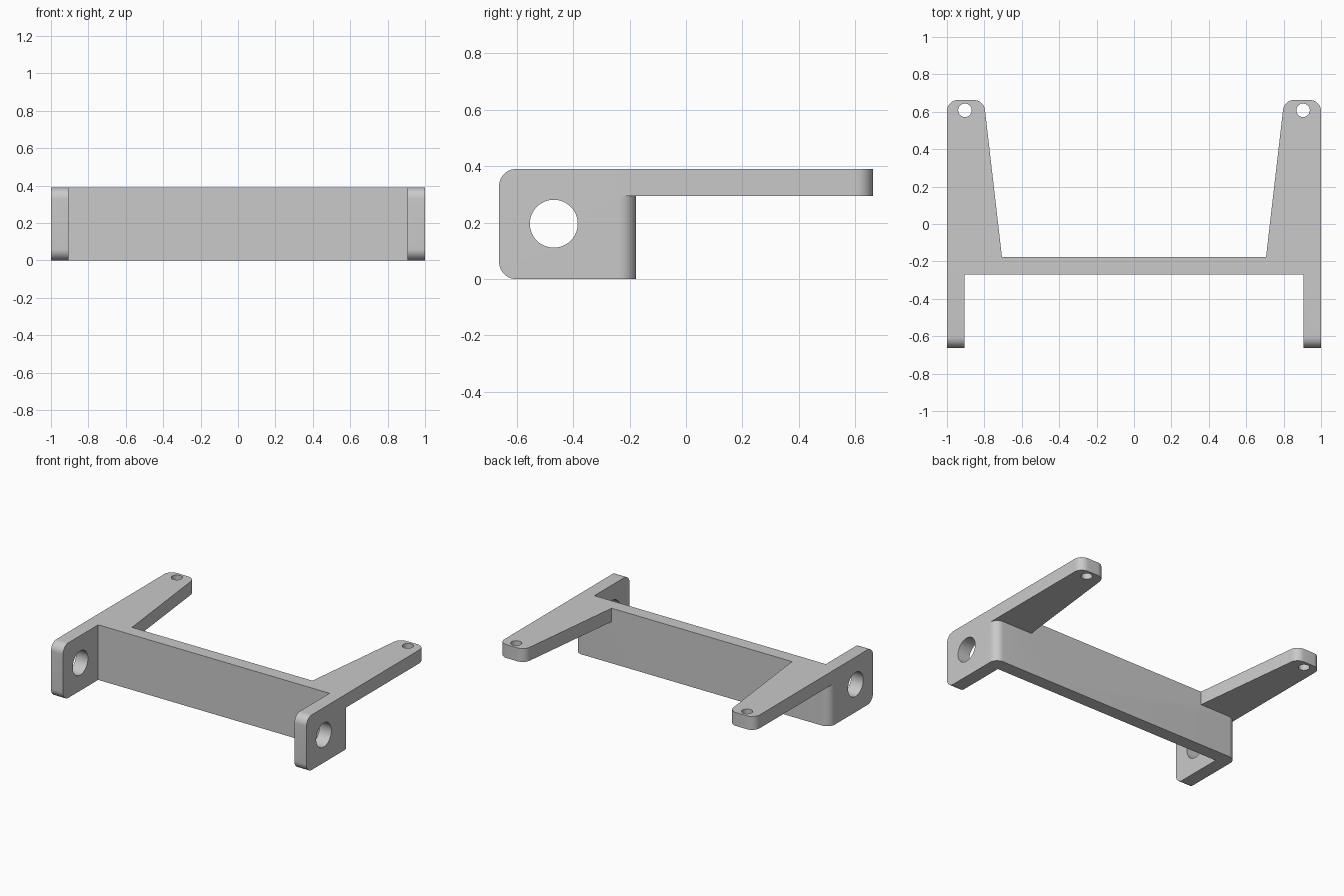
import bpy, bmesh, math
from mathutils import Vector

if "Cube" in bpy.data.objects:
    bpy.data.objects.remove(bpy.data.objects["Cube"], do_unlink=True)

HALF_LEN, HEIGHT = 0.663, 0.39
WALL_FRONT, WALL_BACK = -0.27, -0.177
EAR_INNER, ARM_BOTTOM, RADIUS = 0.906, 0.295, 0.06

grey = bpy.data.materials.new("light grey")
grey.use_nodes = True
colour = (0.585, 0.585, 0.585, 1)
grey.diffuse_color = colour
grey.node_tree.nodes["Principled BSDF"].inputs["Base Color"].default_value = colour


def rounded(corners, steps=10):
    """Outline from (x, y, radius) corners, with an arc at each nonzero radius."""
    out = []
    for i, (x, y, r) in enumerate(corners):
        p = Vector((x, y))
        if not r:
            out.append(p)
            continue
        a = (Vector(corners[i - 1][:2]) - p).normalized()
        b = (Vector(corners[(i + 1) % len(corners)][:2]) - p).normalized()
        half = math.acos(a.dot(b)) / 2
        centre = p + (a + b).normalized() * (r / math.sin(half))
        start = p + a * (r / math.tan(half)) - centre
        end = p + b * (r / math.tan(half)) - centre
        first = math.atan2(start.y, start.x)
        sweep = math.atan2(start.x * end.y - start.y * end.x, start.dot(end))
        for k in range(steps + 1):
            t = first + sweep * k / steps
            out.append(centre + Vector((math.cos(t), math.sin(t))) * r)
    return out


def prism(name, outline, low, high, axis="z"):
    """Extrude an outline along z (outline in xy) or along x (outline in yz)."""
    bm = bmesh.new()
    place = (lambda p: (p.x, p.y, low)) if axis == "z" else (lambda p: (low, p.x, p.y))
    face = bm.faces.new([bm.verts.new(place(p)) for p in outline])
    moved = bmesh.ops.extrude_face_region(bm, geom=[face])["geom"]
    shift = Vector((0, 0, high - low) if axis == "z" else (high - low, 0, 0))
    bmesh.ops.translate(bm, vec=shift, verts=[v for v in moved if isinstance(v, bmesh.types.BMVert)])
    bmesh.ops.recalc_face_normals(bm, faces=bm.faces)
    mesh = bpy.data.meshes.new(name)
    bm.to_mesh(mesh)
    bm.free()
    mesh.materials.append(grey)
    obj = bpy.data.objects.new(name, mesh)
    bpy.context.collection.objects.link(obj)
    return obj


def circle(x, y, r, n=48):
    return [Vector((x + r * math.cos(math.tau * i / n), y + r * math.sin(math.tau * i / n)))
            for i in range(n)]


def combine(obj, tool, operation):
    """Apply a boolean and discard the tool."""
    mod = obj.modifiers.new(operation.lower(), "BOOLEAN")
    mod.operation, mod.solver, mod.object = operation, "EXACT", tool
    bpy.context.view_layer.update()
    result = bpy.data.meshes.new_from_object(obj.evaluated_get(bpy.context.evaluated_depsgraph_get()))
    obj.modifiers.clear()
    obj.data = result
    bpy.data.objects.remove(tool, do_unlink=True)


# Cross wall with two forward ears, rounded at the rear corners
bracket = prism("mounting_bracket", rounded([
    (-1, -HALF_LEN, 0), (-EAR_INNER, -HALF_LEN, 0), (-EAR_INNER, WALL_FRONT, 0),
    (EAR_INNER, WALL_FRONT, 0), (EAR_INNER, -HALF_LEN, 0), (1, -HALF_LEN, 0),
    (1, WALL_BACK, RADIUS), (-1, WALL_BACK, RADIUS)]), 0, HEIGHT)

# Round the front corners of the ears
combine(bracket, prism("ear_rounding", rounded([
    (-HALF_LEN, 0, RADIUS), (0, 0, 0), (0, HEIGHT, 0), (-HALF_LEN, HEIGHT, RADIUS)]),
    -1.2, 1.2, "x"), "INTERSECT")

# Tapered rear arms, flush with the top
for s in (-1, 1):
    arm = rounded([(s, -0.25, 0), (s, HALF_LEN, RADIUS), (s * 0.803, HALF_LEN, RADIUS),
                   (s * 0.706, WALL_BACK, 0), (s * 0.706, -0.25, 0)])
    combine(bracket, prism("arm", arm, ARM_BOTTOM, HEIGHT), "UNION")

# Screw holes in the arm tips and the large holes through the ears
for s in (-1, 1):
    combine(bracket, prism("tip_hole", circle(s * 0.904, 0.608, 0.036), 0.2, 0.5), "DIFFERENCE")
combine(bracket, prism("ear_hole", circle(-0.469, 0.196, 0.085), -1.2, 1.2, "x"), "DIFFERENCE")

bpy.ops.object.select_all(action="DESELECT")
bracket.select_set(True)
bpy.context.view_layer.objects.active = bracket
bpy.ops.object.shade_smooth_by_angle(angle=math.radians(30))
